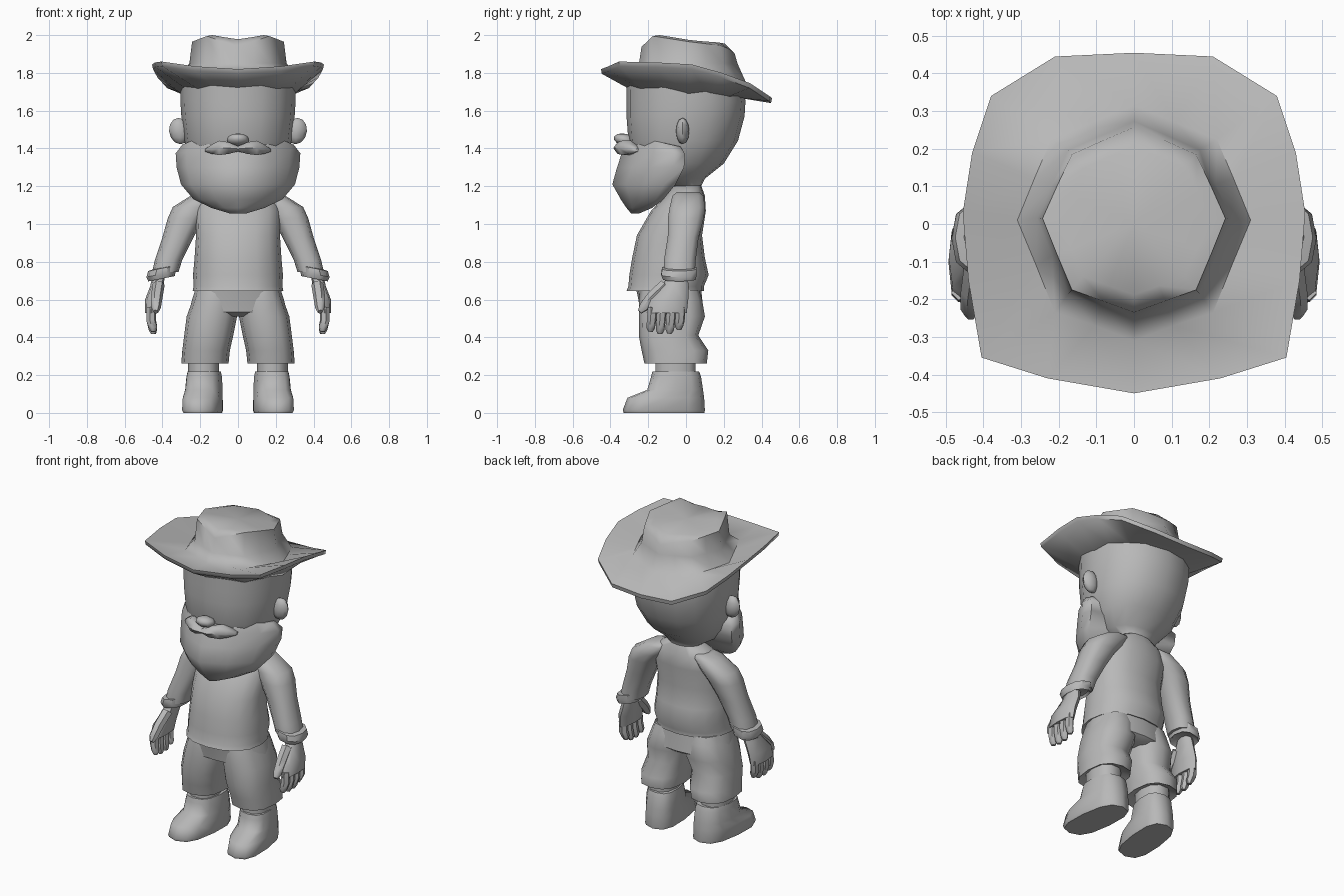
import bpy, bmesh, math
from mathutils import Vector

clay = bpy.data.materials.new("clay_grey")
clay.diffuse_color = (0.48, 0.48, 0.48, 1)


def finish(bm, name, mirror=False, angle=55):
    bmesh.ops.recalc_face_normals(bm, faces=bm.faces)
    me = bpy.data.meshes.new(name)
    bm.to_mesh(me)
    bm.free()
    me.materials.append(clay)
    ob = bpy.data.objects.new(name, me)
    bpy.context.collection.objects.link(ob)
    if mirror:
        ob.modifiers.new("mirror", 'MIRROR').use_mirror_merge = False
    bpy.ops.object.select_all(action='DESELECT')
    ob.select_set(True)
    bpy.context.view_layer.objects.active = ob
    bpy.ops.object.shade_smooth_by_angle(angle=math.radians(angle))
    return ob


def add_loft(bm, rings, top_centre=None):
    """Skin a list of equal rings; the ends are closed."""
    vs = [[bm.verts.new(p) for p in r] for r in rings]
    n = len(vs[0])
    for a, b in zip(vs, vs[1:]):
        for i in range(n):
            j = (i + 1) % n
            bm.faces.new((a[i], a[j], b[j], b[i]))
    bm.faces.new(vs[0])
    if top_centre:
        c = bm.verts.new(top_centre)
        for i in range(n):
            bm.faces.new((vs[-1][i], vs[-1][(i + 1) % n], c))
    else:
        bm.faces.new(vs[-1])


def ring(x0, x1, y0, y1, z, n=12, p=0.8):
    """Rounded horizontal ring filling the given limits."""
    out = []
    for i in range(n):
        a = 2 * math.pi * i / n
        c, s = math.cos(a), math.sin(a)
        c = math.copysign(abs(c) ** p, c) if abs(c) > 1e-6 else 0
        s = math.copysign(abs(s) ** p, s) if abs(s) > 1e-6 else 0
        out.append(((x0 + x1) / 2 + c * (x1 - x0) / 2,
                    (y0 + y1) / 2 + s * (y1 - y0) / 2, z))
    return out


def loft(name, limits, mirror=False, n=12, p=0.8, angle=55, splay=0):
    bm = bmesh.new()
    add_loft(bm, [[(x - (y + .1) * splay, y, z) for x, y, z in ring(*l, n=n, p=p)] for l in limits])
    return finish(bm, name, mirror, angle)


def add_tube(bm, pts, n=6):
    """Round tube through (x, y, z, radius) points."""
    d = (Vector(pts[-1][:3]) - Vector(pts[0][:3])).normalized()
    u = d.orthogonal().normalized()
    v = d.cross(u)
    add_loft(bm, [[Vector(p[:3]) + p[3] * (u * math.cos(2 * math.pi * i / n)
                  + v * math.sin(2 * math.pi * i / n)) for i in range(n)] for p in pts])


def both(half):
    """Close a right-hand outline (centre back to centre front) with its reflection."""
    return half + [(-x, y, z) for x, y, z in half[-2:0:-1]]


# Hat: curled brim and a steep crown with a pinched front
brim = [(0, .455, 1.665), (.21, .445, 1.675), (.38, .34, 1.745), (.43, .19, 1.80), (.455, .03, 1.845),
        (.44, -.15, 1.855), (.405, -.355, 1.86), (.23, -.41, 1.835), (0, -.45, 1.82)]
base = [(0, .315, 1.755), (.11, .27, 1.76), (.22, .225, 1.765), (.265, .12, 1.77), (.31, .01, 1.78),
        (.26, -.11, 1.79), (.21, -.235, 1.805), (.105, -.27, 1.805), (0, -.31, 1.805)]
crown = [(0, .257, 1.905), (.082, .222, 1.93), (.165, .185, 1.945), (.205, .1, 1.955), (.243, .015, 1.965),
         (.205, -.08, 1.98), (.165, -.175, 1.995), (.082, -.205, 1.965), (0, -.235, 1.94)]
top_z = [1.955, 1.96, 1.963, 1.968, 1.975, 1.988, 2.0, 1.988, 1.978]
flare = [(x * 1.06, y * 1.06, 1.85) for x, y, z in crown]
top = [(x * .82, y * .8, z) for (x, y, _), z in zip(crown, top_z)]
under = [(x * .98, y * .98, 1.692 - y * .08) for x, y, z in base]
bm = bmesh.new()
add_loft(bm, [both(under), both([(x * .99, y * .99, z - .025) for x, y, z in brim]),
              both(brim), both(base), both(flare), both(crown), both(top)], (0, 0, 1.973))
finish(bm, "hat")

# Head and neck
loft("head", [(-.10, .10, -.06, .08, 1.12), (-.10, .10, -.08, .08, 1.20), (-.17, .17, -.18, .10, 1.24),
              (-.24, .24, -.26, .20, 1.32), (-.285, .285, -.305, .275, 1.44),
              (-.30, .30, -.315, .31, 1.57), (-.305, .305, -.315, .315, 1.65),
              (-.305, .305, -.315, .30, 1.74)], n=16, p=.92)

# Ears
bm = bmesh.new()
bmesh.ops.create_uvsphere(bm, u_segments=8, v_segments=6, radius=1)
for v in bm.verts:
    v.co = (.31 + .055 * v.co.x + .005 * v.co.z, -.018 + .035 * v.co.y, 1.492 + .07 * v.co.z)
finish(bm, "ears", True)

# Beard: wide at the jaw, wedge-shaped with a ridge down the middle
bm = bmesh.new()
rings = []
for z, w, f, b, tilt in [(1.46, .295, -.30, -.03, .05), (1.39, .33, -.335, -.005, .02),
                         (1.30, .325, -.365, -.01, 0), (1.21, .302, -.39, -.055, 0),
                         (1.13, .235, -.345, -.12, 0), (1.085, .14, -.315, -.18, 0),
                         (1.055, .04, -.29, -.25, 0)]:
    d = b - f
    rings.append(both([(0, b, z - tilt), (w * .96, b, z - tilt), (w, f + d * .82, z - tilt * .8),
                       (w * .83, f + d * .5, z - tilt * .4), (w * .5, f + d * .22, z), (0, f, z)]))
add_loft(bm, rings)
finish(bm, "beard", angle=60)

# Moustache: one drooping lobe per side
bm = bmesh.new()
add_loft(bm, [[(x, y + ry * math.cos(a), z + rz * math.sin(a))
               for a in [i * math.pi / 3 for i in range(6)]]
              for x, y, z, ry, rz in [(0, -.345, 1.398, .035, .016), (.05, -.34, 1.402, .045, .036),
                                      (.10, -.315, 1.403, .045, .044), (.14, -.285, 1.396, .04, .028),
                                      (.175, -.26, 1.39, .025, .008)]])
finish(bm, "moustache", True)

# Nose
bm = bmesh.new()
bmesh.ops.create_uvsphere(bm, u_segments=8, v_segments=6, radius=1)
for v in bm.verts:
    v.co = (.06 * v.co.x, -.325 + .055 * v.co.y - .015 * v.co.z, 1.445 + .035 * v.co.z)
finish(bm, "nose", angle=70)

# Shirt with a fuller belly and a small flared hem
loft("shirt", [(-.215, .215, -.27, .07, .655), (-.24, .24, -.315, .095, .645), (-.235, .235, -.305, .095, .67),
               (-.238, .238, -.30, .12, .73), (-.23, .23, -.285, .10, .82), (-.222, .222, -.26, .085, .94),
               (-.225, .225, -.185, .105, 1.07), (-.20, .20, -.11, .10, 1.15),
               (-.10, .10, -.07, .08, 1.205)], n=16, p=.88)

# Sleeves and cuffs
loft("sleeves", [(.315, .455, -.12, .05, .745), (.295, .44, -.12, .055, .81), (.235, .40, -.10, .07, .93),
                 (.18, .372, -.10, .098, 1.03), (.13, .345, -.09, .105, 1.09),
                 (.08, .25, -.075, .095, 1.15), (.08, .19, -.05, .07, 1.17)], True, n=10)
bm = bmesh.new()
cuff = [(.345, .455, -.10, .03, .725), (.335, .475, -.125, .055, .71), (.33, .485, -.135, .06, .735),
        (.325, .475, -.13, .06, .765), (.33, .44, -.10, .03, .77)]
add_loft(bm, [[(x, y, z - (x - .405) * .2) for x, y, z in ring(*l, n=10)] for l in cuff])
finish(bm, "cuffs", True, 40)

# Hands: palm, four fingers and a thumb
bm = bmesh.new()
add_loft(bm, [ring(*l, n=8) for l in [(.385, .45, -.085, .005, .74), (.395, .465, -.13, .015, .67),
                                      (.412, .492, -.19, .012, .60), (.425, .493, -.208, .004, .53)]])
for y, end in [(-.182, .43), (-.132, .418), (-.081, .42), (-.032, .44)]:
    add_tube(bm, [(.46, y + .005, .56, .026), (.46, y, .49, .026),
                  (.45, y - .005, end + .02, .023), (.447, y - .006, end, .013)])
add_tube(bm, [(.42, -.11, .68, .032), (.43, -.18, .615, .031), (.435, -.225, .56, .027), (.435, -.245, .535, .014)])
finish(bm, "hands", True)

# Trousers: hips and two baggy legs
loft("trouser_hips", [(-.15, .15, -.19, .06, .51), (-.258, .258, -.242, .094, .535),
                      (-.243, .243, -.252, .086, .60), (-.224, .224, -.265, .08, .66)], n=16, p=.8)
loft("trouser_legs", [(.09, .265, -.18, .07, .285), (.05, .30, -.22, .11, .262), (.043, .295, -.235, .118, .33),
                      (.025, .285, -.25, .065, .41), (.005, .272, -.25, .10, .51),
                      (.003, .24, -.25, .085, .60), (.02, .222, -.24, .07, .65)], True, n=12, p=.8, angle=60)

# Socks and boots, toes turned slightly outwards
loft("socks", [(.10, .265, -.165, .055, .18), (.10, .265, -.165, .055, .30)], True, n=10)
loft("boots", [(.085, .285, -.33, .098, 0), (.08, .292, -.335, .10, .015), (.082, .29, -.31, .096, .08),
               (.085, .284, -.205, .09, .122), (.09, .278, -.185, .08, .19), (.095, .272, -.178, .07, .218)],
     True, n=12, p=.74, splay=.1)
